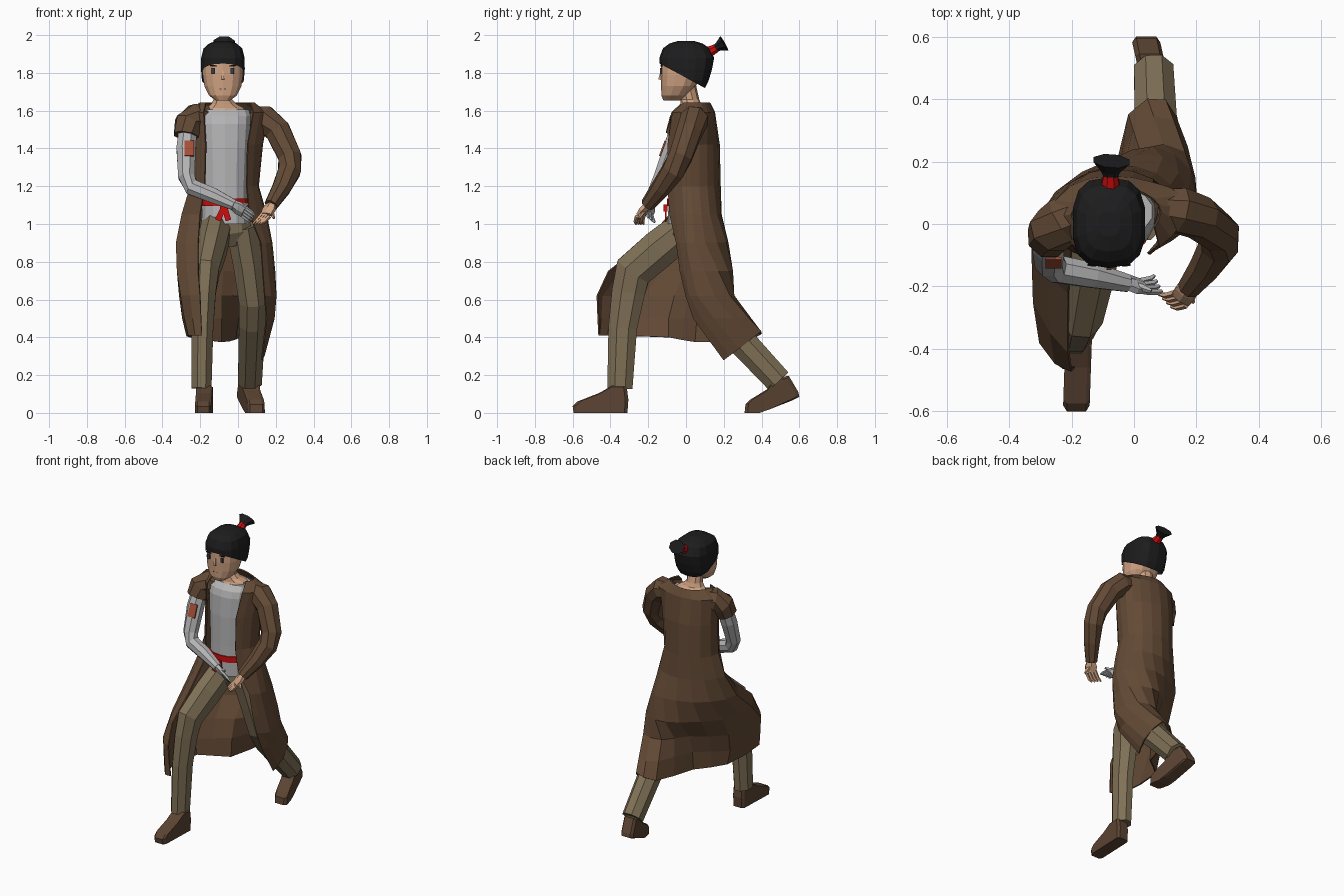
import bpy, bmesh, math
from mathutils import Vector, Matrix


def material(name, rgb):
    m = bpy.data.materials.new(name)
    m.diffuse_color = (*rgb, 1)
    return m


COAT = material("coat brown", (0.125, 0.068, 0.036))
TROUSERS = material("trouser khaki", (0.215, 0.165, 0.095))
CLOTH = material("shirt grey", (0.46, 0.46, 0.47))
SKIN = material("skin", (0.62, 0.36, 0.22))
HAIR = material("hair black", (0.012, 0.012, 0.013))
RED = material("sash red", (0.60, 0.004, 0.004))
PATCH = material("arm patch rust", (0.38, 0.075, 0.035))
BOOT = material("boot brown", (0.105, 0.058, 0.033))
EYE = material("eye grey", (0.04, 0.045, 0.06))


def finish(name, bm, mat):
    bmesh.ops.recalc_face_normals(bm, faces=bm.faces)
    me = bpy.data.meshes.new(name)
    bm.to_mesh(me)
    bm.free()
    me.materials.append(mat)
    ob = bpy.data.objects.new(name, me)
    bpy.context.collection.objects.link(ob)
    return ob


def skin_rings(rings, closed=True):
    """Bridge equal rings of points with quads, capping closed ones."""
    bm = bmesh.new()
    vs = [[bm.verts.new(p) for p in r] for r in rings]
    n = len(rings[0])
    for a, b in zip(vs, vs[1:]):
        for i in range(n if closed else n - 1):
            j = (i + 1) % n
            bm.faces.new((a[i], a[j], b[j], b[i]))
    if closed:
        bm.faces.new(vs[0])
        bm.faces.new(vs[-1])
    return bm


def tube(name, pts, mat, n=8, ref=(1, 0, 0)):
    """Limb along points (x, y, z, radius along ref, other radius)."""
    P = [Vector(p[:3]) for p in pts]
    rings = []
    for i, p in enumerate(pts):
        t = (P[min(i + 1, len(P) - 1)] - P[max(i - 1, 0)]).normalized()
        r = Vector(ref)
        u = (r - t * r.dot(t)).normalized()
        v = t.cross(u)
        a, b = p[3], p[-1]
        ang = [2 * math.pi * (k + 0.5) / n for k in range(n)]
        rings.append([P[i] + u * a * math.cos(q) + v * b * math.sin(q) for q in ang])
    return finish(name, skin_rings(rings), mat)


def stack(rows, n=14, power=2.4):
    """Horizontal rounded rings (z, centre x, centre y, rx, ry)."""
    rings = []
    for z, cx, cy, rx, ry in rows:
        ring = []
        for k in range(n):
            q = 2 * math.pi * (k + 0.5) / n
            c, s = math.cos(q), math.sin(q)
            ring.append((cx + rx * math.copysign(abs(c) ** (2 / power), c),
                         cy + ry * math.copysign(abs(s) ** (2 / power), s), z))
        rings.append(ring)
    return skin_rings(rings)


def plate(name, loc, size, mat, rx=0.0, ry=0.0):
    bm = bmesh.new()
    M = (Matrix.Translation(loc) @ Matrix.Rotation(rx, 4, 'X')
         @ Matrix.Rotation(ry, 4, 'Y') @ Matrix.Diagonal((*size, 1)))
    bmesh.ops.create_cube(bm, size=1, matrix=M)
    return finish(name, bm, mat)


# torso, neck, sash
finish("shirt", stack([(1.0, -.07, .02, .125, .115), (1.2, -.07, .02, .122, .112),
                       (1.4, -.07, .02, .13, .112), (1.53, -.07, .02, .138, .104),
                       (1.572, -.07, .03, .14, .1), (1.605, -.07, .04, .13, .075)]), CLOTH)
finish("sash", stack([(1.095, -.07, .02, .13, .121), (1.135, -.07, .02, .13, .121)]), RED)
plate("sash_knot", (-.075, -.108, 1.085), (.04, .022, .035), RED)
for k, (dx, a) in enumerate([(-.018, .45), (.015, -.3)]):
    plate(f"sash_tail_{k}", (-.075 + dx, -.107, 1.05), (.03, .009, .065), RED, 0, a)
finish("neck", stack([(1.57, -.065, .03, .11, .088), (1.615, -.07, .04, .105, .07),
                      (1.635, -.075, .025, .07, .055),
                      (1.66, -.08, .02, .052, .05), (1.74, -.08, .0, .052, .052)], 10, 2), SKIN)

# head, face details and hair
finish("head", stack([(1.655, -.08, -.075, .04, .045), (1.68, -.08, -.06, .075, .07),
                      (1.73, -.08, -.04, .1, .092), (1.79, -.08, -.025, .109, .11),
                      (1.87, -.08, -.015, .109, .117), (1.92, -.08, -.01, .09, .1)], 14, 2.4), SKIN)
for s in (-1, 1):
    plate(f"eye_{s}", (-.08 + s * .05, -.132, 1.81), (.018, .009, .03), EYE)
    plate(f"brow_{s}", (-.08 + s * .05, -.131, 1.838), (.036, .006, .007), HAIR, 0, -s * .1)
tube("nose", [(-.08, -.13, 1.81, .006), (-.08, -.139, 1.765, .011)], SKIN, 4)
plate("mouth", (-.08, -.128, 1.715), (.035, .005, .004), BOOT)

bm = stack([(1.69, -.08, .0, .085, .085), (1.76, -.08, .0, .113, .12),
            (1.82, -.08, .0, .118, .138), (1.88, -.08, .004, .117, .145),
            (1.93, -.08, .002, .104, .124), (1.955, -.08, .0, .075, .088),
            (1.97, -.08, .0, .035, .04)], 14, 2.8)
bmesh.ops.bisect_plane(bm, geom=bm.verts[:] + bm.edges[:] + bm.faces[:],
                       plane_co=(0, -.14, 1.85), plane_no=(0, -.13, -.24), clear_outer=True)
finish("hair", bm, HAIR)
tube("hair_tie", [(-.075, .09, 1.895, .034), (-.075, .13, 1.915, .03),
                  (-.075, .162, 1.932, .024)], RED)
tube("hair_tuft", [(-.075, .145, 1.925, .02), (-.075, .17, 1.938, .032, .025),
                   (-.072, .202, 1.956, .062, .046)], HAIR)

# long open coat: eight controls per level, from its x<0 front edge round the back
UPPER = [
    (1.64, -.17, -.02, -.2, .03, -.15, .1, -.07, .125, 0, .11, .06, .08, .085, .04, .065, -.01),
    (1.59, -.18, -.075, -.27, .02, -.2, .12, -.07, .15, .06, .13, .15, .09, .15, 0, .08, -.07),
    (1.42, -.17, -.095, -.25, .02, -.2, .13, -.07, .175, .06, .14, .12, .07, .12, -.02, .05, -.095),
    (1.2, -.175, -.095, -.25, .01, -.2, .13, -.07, .18, .05, .145, .1, .07, .1, -.02, .045, -.095),
    (1.05, -.2, -.085, -.295, 0, -.22, .12, -.07, .185, .07, .16, .14, .08, .14, -.01, .06, -.085),
]
SKIRT = [
    (.9, -.21, -.22, -.325, -.08, -.25, .1, -.07, .205, .09, .21, .17, .1, .17, 0, .12, -.05),
    (.75, -.21, -.41, -.32, -.25, -.28, .0, -.08, .19, .06, .245, .18, .17, .185, .03, .13, -.03),
    (.62, -.2, -.47, -.3, -.38, -.28, -.06, -.09, .09, .02, .235, .16, .23, .2, .06, .14, 0),
    (.5, -.195, -.465, -.28, -.4, -.27, -.09, -.09, .06, .0, .3, .125, .33, .19, .15, .15, .04),
]
HEM = [(-.19, -.46, .41), (-.26, -.42, .41), (-.25, -.09, .4), (-.09, .05, .375),
       (-.015, .35, .39), (.1, .395, .43), (.145, .28, .34), (.125, .2, .28)]


def smooth_line(ctrl):
    """Keep the controls and add a rounded point between each pair."""
    c = [Vector(p) for p in ctrl]
    out = []
    for i in range(len(c) - 1):
        a, d = c[max(i - 1, 0)], c[min(i + 2, len(c) - 1)]
        out += [c[i], (c[i] + c[i + 1]) * .5625 - (a + d) * .0625]
    return out + [c[-1]]


levels = [[(r[i], r[i + 1], r[0]) for i in range(1, 17, 2)] for r in UPPER + SKIRT] + [HEM]
coat = finish("coat", skin_rings([smooth_line(l) for l in levels], closed=False), COAT)
mod = coat.modifiers.new("thickness", 'SOLIDIFY')
mod.thickness, mod.offset = .008, 0

# sleeves and arms
Y = (0, 1, 0)
tube("long_sleeve", [(.07, .055, 1.565, .06), (.14, .045, 1.555, .078), (.21, .02, 1.495, .072),
                     (.275, -.03, 1.355, .066), (.272, -.07, 1.28, .064),
                     (.23, -.135, 1.19, .053), (.175, -.205, 1.1, .038)], COAT, 8, Y)
tube("torn_sleeve", [(-.17, .04, 1.56, .075), (-.225, .01, 1.56, .08), (-.263, -.02, 1.53, .078),
                     (-.275, -.045, 1.465, .07)], COAT, 8, Y)
tube("grey_arm", [(-.26, -.02, 1.55, .05), (-.275, -.07, 1.4, .055), (-.272, -.125, 1.25, .048),
                  (-.245, -.145, 1.195, .047), (-.13, -.165, 1.15, .043),
                  (-.02, -.19, 1.1, .03)], CLOTH, 8, Y)
plate("arm_patch", (-.258, -.124, 1.4), (.052, .009, .085), PATCH, -.35)


def hand(name, wrist, palm, tips, spread, thumb, mat):
    """Flat palm, four two-jointed fingers and a thumb."""
    w, p, s = Vector(wrist), Vector(palm), Vector(spread)
    tube(name + "_palm", [(*w, .027, .022), (*w.lerp(p, .5), .042, .02), (*p, .038, .014)],
         mat, 6, spread)
    for k, tip in enumerate(tips):
        a = p + s * (k - 1.5) * .019
        t = Vector(tip)
        mid = a.lerp(t, .5) + (p - w) * .15
        tube(f"{name}_finger_{k}", [(*a, .011), (*mid, .01), (*t, .006)], mat, 5, spread)
    a, t = w.lerp(p, .4), Vector(thumb)
    tube(name + "_thumb", [(*a, .014), (*a.lerp(t, .6), .012), (*t, .007)], mat, 5, spread)


hand("grey_hand", (-.03, -.188, 1.105), (.03, -.2, 1.065),
     [(.065 + .008 * k, -.165 - .017 * k, 1.01 + .012 * k) for k in range(4)],
     (.35, -.6, .7), (.055, -.215, 1.105), CLOTH)
hand("bare_hand", (.18, -.2, 1.105), (.15, -.24, 1.05),
     [(.08 + .013 * k, -.225 - .013 * k, 1.0) for k in range(4)],
     (.6, -.7, -.3), (.19, -.25, 1.03), SKIN)

# trousers
tube("trouser_seat", [(-.06, .03, 1.04, .12, .1), (-.05, .04, .96, .13, .11),
                      (-.04, .05, .89, .08, .08)], TROUSERS, 10)
tube("front_trouser_leg", [(-.11, .02, 1.0, .085, .1), (-.14, -.14, .87, .085, .11),
                           (-.17, -.28, .75, .076, .108), (-.18, -.305, .64, .068, .095),
                           (-.188, -.335, .45, .062, .082), (-.193, -.35, .13, .057, .072)],
     TROUSERS, 8)
tube("back_trouser_leg", [(.02, .04, .99, .09, .1), (.055, .09, .78, .085, .1),
                          (.08, .13, .59, .08, .09), (.075, .2, .48, .076, .085),
                          (.063, .49, .168, .068, .075)], TROUSERS, 8)


def boot(name, profile, x0, lean, y0, width):
    """Side outline given a width, narrowed at the top, angled in plan."""
    rings = []
    cy = sum(p[0] for p in profile) / len(profile)
    cz = sum(p[1] for p in profile) / len(profile)
    for side in (-1, -.72, .72, 1):
        shrink = .88 if abs(side) == 1 else 1
        rings.append([(x0 + lean * (y - y0) + side * width / 2,
                       cy + (y - cy) * shrink, cz + (z - cz) * (shrink if z > .02 else 1))
                      for y, z in profile])
    finish(name, skin_rings(rings), BOOT)


boot("front_boot", [(-.31, 0), (-.305, .07), (-.315, .145), (-.39, .145), (-.46, .105),
                    (-.575, .06), (-.6, .035), (-.595, 0)], -.18, .03, -.45, .085)
boot("back_boot", [(.31, 0), (.315, .045), (.34, .07), (.43, .125), (.47, .19), (.545, .195),
                   (.595, .11), (.6, .085), (.56, .065), (.43, .015), (.38, 0)],
     .065, -.2, .47, .09)
